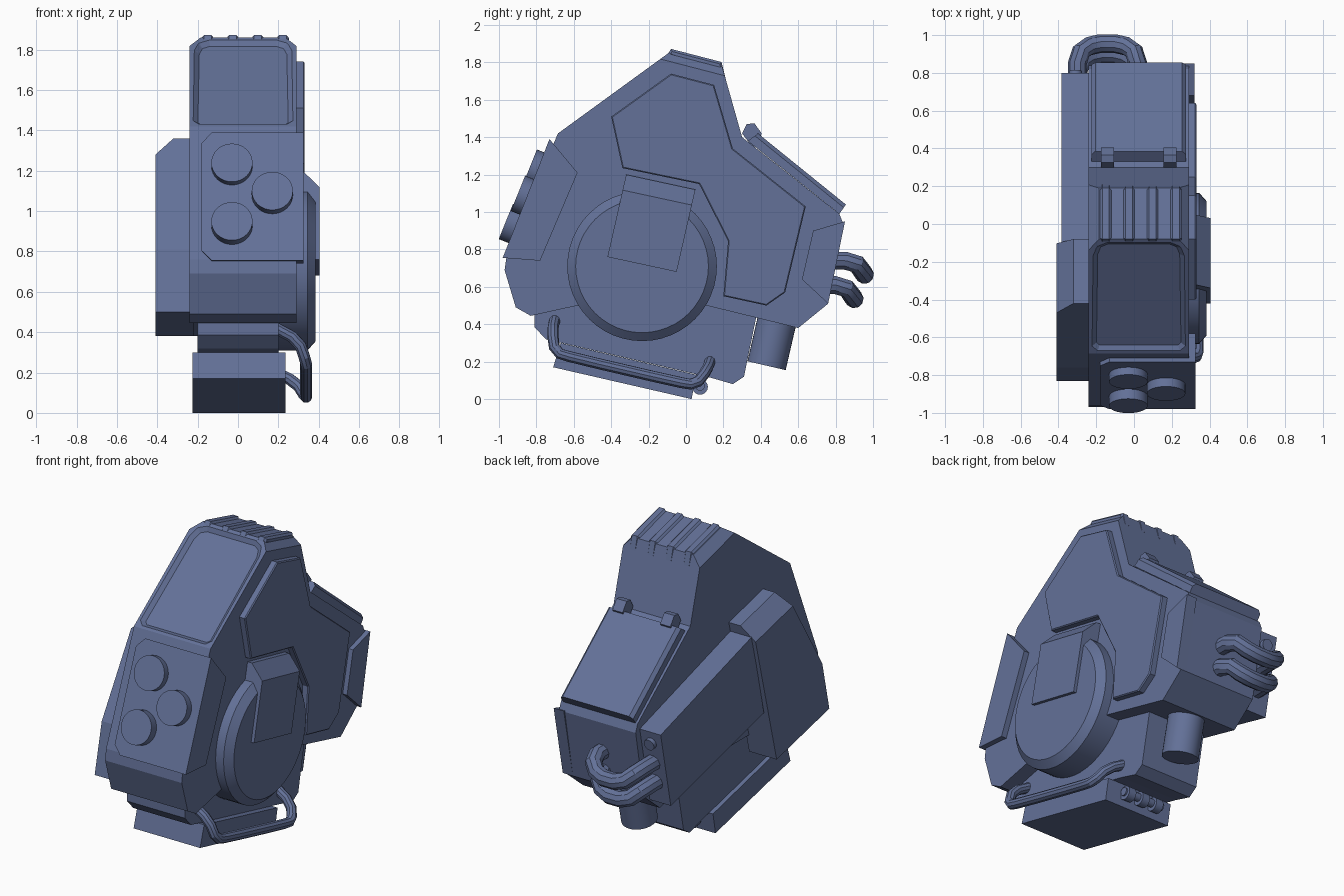
import bpy, bmesh
from mathutils import Vector

cube = bpy.data.objects.get("Cube")
if cube:
    bpy.data.objects.remove(cube)

paint = bpy.data.materials.new("slate_blue")
paint.use_nodes = True
COLOUR = (0.125, 0.165, 0.315, 1)
paint.diffuse_color = COLOUR
paint.node_tree.nodes["Principled BSDF"].inputs["Base Color"].default_value = COLOUR

# directions of the tilted body, in the side plane
UP = Vector((0, 0.225, 0.974))
FRONT = Vector((0, -0.927, 0.374))
SIDE = Vector((1, 0, 0))


def finish(name, bm):
    bmesh.ops.recalc_face_normals(bm, faces=bm.faces)
    mesh = bpy.data.meshes.new(name)
    bm.to_mesh(mesh)
    bm.free()
    mesh.materials.append(paint)
    obj = bpy.data.objects.new(name, mesh)
    bpy.context.collection.objects.link(obj)
    return obj


def prism_mesh(profile, x0, x1):
    """Side profile (y, z) swept from x0 to x1."""
    bm = bmesh.new()
    face = bm.faces.new([bm.verts.new((x0, y, z)) for y, z in profile])
    moved = bmesh.ops.extrude_face_region(bm, geom=[face])["geom"]
    bmesh.ops.translate(bm, vec=(x1 - x0, 0, 0),
                        verts=[v for v in moved if isinstance(v, bmesh.types.BMVert)])
    bmesh.ops.recalc_face_normals(bm, faces=bm.faces)
    return bm


def chamfer(bm, rule, size):
    edges = [e for e in bm.edges if rule(e.verts[0].co, e.verts[1].co)]
    bmesh.ops.bevel(bm, geom=edges, offset=size, segments=1, affect='EDGES')


def on_x(x):
    return lambda a, b: abs(a.x - x) < 1e-4 and abs(b.x - x) < 1e-4


def prism(name, profile, x0, x1, rule=None, size=0.0):
    bm = prism_mesh(profile, x0, x1)
    if rule:
        chamfer(bm, rule, size)
    return finish(name, bm)


def cylinder(name, start, axis, length, radius, end_radius=None, sides=32):
    bm = bmesh.new()
    bmesh.ops.create_cone(bm, cap_ends=True, segments=sides, radius1=radius,
                          radius2=end_radius or radius, depth=length)
    axis = Vector(axis).normalized()
    bmesh.ops.rotate(bm, verts=bm.verts, matrix=axis.to_track_quat('Z', 'Y').to_matrix())
    bmesh.ops.translate(bm, verts=bm.verts, vec=Vector(start) + axis * length / 2)
    obj = finish(name, bm)
    smooth(obj)
    return obj


def smooth(obj):
    bpy.ops.object.select_all(action='DESELECT')
    obj.select_set(True)
    bpy.context.view_layer.objects.active = obj
    bpy.ops.object.shade_smooth_by_angle(angle=0.5)


def tube(name, points, radius):
    """Round bar along a path with its corners cut."""
    points = [Vector(p) for p in points]
    path = [points[0]]
    for a, b, c in zip(points, points[1:], points[2:]):
        path += [b.lerp(a, 0.25), b.lerp(c, 0.25)]
    path.append(points[-1])
    curve = bpy.data.curves.new(name, 'CURVE')
    curve.dimensions = '3D'
    curve.bevel_depth = radius
    curve.bevel_resolution = 3
    curve.use_fill_caps = True
    spline = curve.splines.new('POLY')
    spline.points.add(len(path) - 1)
    for point, co in zip(spline.points, path):
        point.co = (*co, 1)
    curve.materials.append(paint)
    obj = bpy.data.objects.new(name, curve)
    bpy.context.collection.objects.link(obj)
    bpy.ops.object.select_all(action='DESELECT')
    obj.select_set(True)
    bpy.context.view_layer.objects.active = obj
    bpy.ops.object.convert(target='MESH')
    smooth(bpy.context.object)


# main shell with chamfered crown and a recessed window on the upper slope
shell = prism_mesh([(-0.08, 1.86), (0.19, 1.79), (0.3, 1.4), (0.82, 0.99), (0.84, 0.94),
                    (0.76, 0.51), (0.6, 0.38), (0.11, 0.5), (-0.58, 0.5), (-0.83, 0.445),
                    (-0.91, 0.49), (-0.97, 0.69), (-0.96, 0.76), (-0.685, 1.42)], -0.24, 0.29)
chamfer(shell, lambda a, b: abs(a.x - b.x) < 1e-4 and min(a.z, b.z) > 1.7, 0.055)


def slope_face():
    slope = Vector((0, -0.59, 0.8))
    faces = [f for f in shell.faces if f.normal.dot(slope) > 0.98]
    return max(faces, key=lambda f: f.calc_area())


bmesh.ops.inset_region(shell, faces=[slope_face()], thickness=0.025)
bmesh.ops.bevel(shell, geom=list(slope_face().verts), offset=0.03, segments=1, affect='VERTICES')
shell.normal_update()
bmesh.ops.inset_region(shell, faces=[slope_face()], thickness=0.025, depth=-0.02)
finish("main_shell", shell)

# cooling ribs on the crown
for i in range(4):
    x = -0.15 + i * 0.124
    prism("crown_rib_%d" % (i + 1), [(-0.1, 1.84), (-0.08, 1.872), (0.19, 1.802), (0.21, 1.72)],
          x - 0.03, x + 0.03, lambda a, b: abs(a.x - b.x) < 1e-4 and max(a.z, b.z) > 1.8, 0.012)

# front control plate wrapping the side, and its buttons
prism("control_plate", [(-0.73, 1.39), (-0.58, 1.21), (-0.78, 0.74), (-0.98, 0.755)], -0.18, 0.325,
      lambda a, b: on_x(-0.18)(a, b) and abs((b - a).normalized().z) < 0.85, 0.05)
for i, (x, y, z) in enumerate([(-0.03, -0.835, 1.24), (0.17, -0.898, 1.1), (-0.03, -0.963, 0.95)]):
    cylinder("button_%d" % (i + 1), Vector((x, y, z)) - FRONT * 0.1, FRONT, 0.1, 0.102)

# raised panels on the left side
prism("side_panel", [(-0.08, 1.74), (0.15, 1.68), (0.25, 1.34), (0.64, 1.03), (0.53, 0.57),
                     (0.43, 0.5), (0.2, 0.55), (0.225, 0.845), (0.07, 1.15), (-0.34, 1.235),
                     (-0.4, 1.51)], 0.28, 0.33, on_x(0.33), 0.006)
prism("rear_side_plate", [(0.68, 0.9), (0.85, 0.95), (0.76, 0.51), (0.62, 0.64)], 0.25, 0.32)

# round side cover with a square clasp
cylinder("cover_rim", (0.2, -0.235, 0.71), SIDE, 0.145, 0.4, sides=48)
cylinder("cover_face", (0.345, -0.235, 0.71), SIDE, 0.04, 0.4, 0.355, sides=48)
prism("cover_clasp", [(-0.32, 1.2), (0.05, 1.12), (-0.05, 0.68), (-0.42, 0.76)], 0.28, 0.405,
      lambda a, b: on_x(0.405)(a, b) and min(a.z, b.z) > 1.1, 0.085)

# side block and long beam on the right side
prism("side_block", [(-0.42, 1.36), (-0.76, 0.81), (-0.83, 0.5), (-0.31, 0.38), (-0.08, 1.28)],
      -0.41, -0.22, lambda a, b: on_x(-0.41)(a, b) and min(a.z, b.z) > 1.2, 0.09)
prism("side_beam", [(-0.1, 1.22), (0.8, 0.95), (0.7, 0.47), (-0.22, 0.7)], -0.385, -0.22)
cylinder("beam_bolt", (-0.31, 0.76, 0.88), (0, 1, -0.2), 0.05, 0.035, sides=16)

# rear hatch and hinges
prism("rear_hatch", [(0.385, 1.42), (0.855, 1.04), (0.82, 0.99), (0.33, 1.38)], -0.225, 0.275,
      lambda a, b: a.y + b.y > 0.75 and min(a.z - 1.04, b.z - 1.04) > -0.01
      and (abs(a.x - b.x) < 1e-4) and abs((b - a).length) > 0.3
      and a.z * 0.775 + a.y * 0.632 > 1.33, 0.02)
for side, x in (("right", -0.14), ("left", 0.19)):
    prism("hatch_hinge_" + side, [(0.3, 1.42), (0.325, 1.47), (0.365, 1.475), (0.405, 1.42),
                                  (0.36, 1.34)], x - 0.035, x + 0.035)

# paired rear bars
for name, drop, back in (("upper", 0, 0), ("lower", 0.13, 0.055)):
    bar = [(-0.3, 0.7, 0.74), (-0.3, 0.9, 0.74), (-0.22, 0.955, 0.665),
           (-0.06, 0.955, 0.665), (0.02, 0.9, 0.74), (0.02, 0.7, 0.74)]
    tube("rear_bar_" + name, [(x, y - back, z - drop) for x, y, z in bar], 0.05)

# lower shell, foot box and its rear pivot
prism("lower_shell", [(-0.81, 0.46), (-0.81, 0.385), (-0.75, 0.32), (0.13, 0.115), (0.25, 0.08),
                      (0.31, 0.12), (0.38, 0.46), (0.1, 0.55), (-0.6, 0.55)], -0.2, 0.2)
prism("foot_box", [(-0.67, 0.3), (-0.71, 0.17), (0.03, 0), (0.055, 0.13)], -0.225, 0.235)
cylinder("pivot_pin", (-0.14, 0.075, 0.07), SIDE, 0.28, 0.025, sides=16)
for i, x in enumerate((-0.12, -0.02, 0.08)):
    cylinder("pivot_collar_%d" % (i + 1), (x, 0.075, 0.065), SIDE, 0.05, 0.042, sides=16)
cylinder("rear_spout", (0.02, 0.505, 0.5), -UP, 0.33, 0.105)

# side guard bar
tube("guard_bar", [(0.17, -0.7, 0.43), (0.3, -0.715, 0.36), (0.338, -0.7, 0.25), (0.338, -0.6, 0.22),
                   (0.338, -0.05, 0.092), (0.338, 0.05, 0.075), (0.29, 0.11, 0.15),
                   (0.15, 0.135, 0.22)], 0.03)
